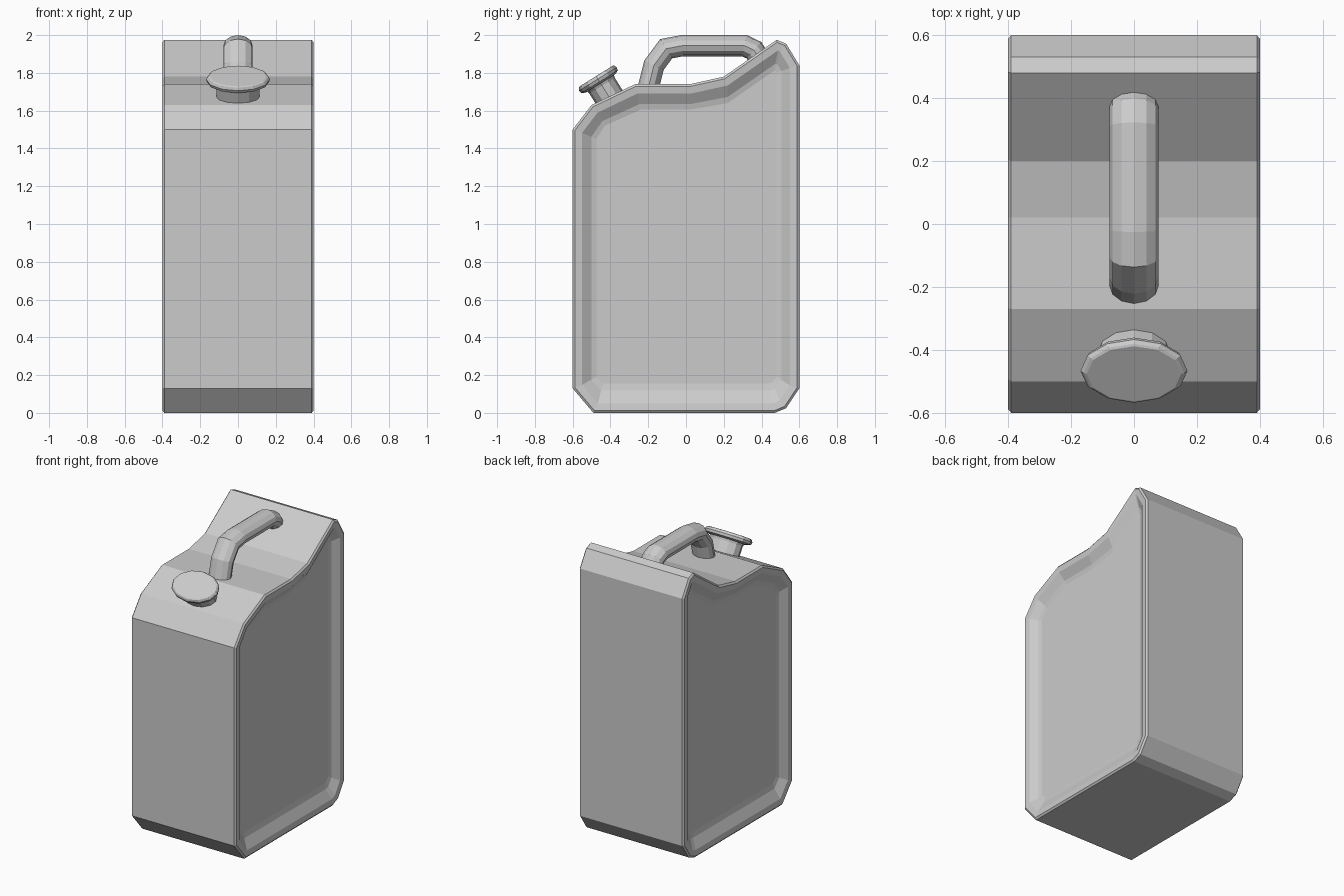
import bpy, bmesh, math
from mathutils import Vector

if "Cube" in bpy.data.objects:
    bpy.data.objects.remove(bpy.data.objects["Cube"])


def loft(name, rings):
    """Skin a list of equal-length closed rings and cap both ends."""
    bm = bmesh.new()
    vs = [[bm.verts.new(p) for p in r] for r in rings]
    n = len(vs[0])
    for a, b in zip(vs, vs[1:]):
        for i in range(n):
            j = (i + 1) % n
            bm.faces.new((a[i], a[j], b[j], b[i]))
    bm.faces.new(vs[0])
    bm.faces.new(vs[-1])
    bmesh.ops.recalc_face_normals(bm, faces=bm.faces)
    me = bpy.data.meshes.new(name)
    bm.to_mesh(me)
    bm.free()
    ob = bpy.data.objects.new(name, me)
    bpy.context.collection.objects.link(ob)
    return ob


def inset(pts, d):
    """Mitred inset of a counter-clockwise outline."""
    out = []
    for i, p in enumerate(pts):
        p = Vector(p)
        a = (p - Vector(pts[i - 1])).normalized()
        b = (Vector(pts[(i + 1) % len(pts)]) - p).normalized()
        na, nb = Vector((-a.y, a.x)), Vector((-b.y, b.x))
        out.append(p + (na + nb) * d / (1 + na.dot(nb)))
    return out


# Can body: side outline (y, z) with bevelled rim and recessed side panels
outline = [(-.49, 0), (.47, 0), (.53, .025), (.6, .13), (.6, 1.84), (.53, 1.955),
           (.48, 1.975), (.2, 1.78), (.02, 1.74), (-.27, 1.74), (-.5, 1.63),
           (-.6, 1.5), (-.6, .13)]
floor = [(-.44, .155), (.43, .155), (.455, .16), (.48, .19), (.48, 1.80), (.475, 1.81),
         (.465, 1.81), (.22, 1.64), (.02, 1.605), (-.24, 1.605), (-.43, 1.52),
         (-.475, 1.45), (-.475, .19)]
floor = [Vector(p) for p in floor]
lip = inset(outline, .05)
mid = [a.lerp(b, .65) for a, b in zip(lip, floor)]
half = [(.39, outline), (.4, inset(outline, .012)), (.395, lip), (.362, mid), (.355, floor)]
sections = [(-x, r) for x, r in reversed(half)] + half
loft("can_body", [[(x, p[0], p[1]) for p in r] for x, r in sections])

# Carry handle: oval section swept along a bent path
path = [Vector((0, y, z)) for y, z in
        [(-.21, 1.68), (-.17, 1.84), (-.105, 1.928), (-.02, 1.944), (.31, 1.944),
         (.36, 1.92), (.41, 1.84)]]
rings = []
for i, p in enumerate(path):
    a = (p - path[max(i - 1, 0)]).normalized()
    b = (path[min(i + 1, len(path) - 1)] - p).normalized()
    t = (a + b).normalized()
    up = Vector((0, -t.z, t.y))
    k = .056 / max(t.dot(a), t.dot(b))
    rings.append([p + Vector((.078 * math.cos(u), 0, 0)) + up * k * math.sin(u)
                  for u in (math.tau * s / 12 for s in range(12))])
loft("carry_handle", rings)


def spout_part(name, profile):
    """Oval lathe around the tilted spout axis; profile is (radius, height)."""
    tilt = math.radians(32)
    axis = Vector((0, -math.sin(tilt), math.cos(tilt)))
    side = Vector((0, math.cos(tilt), math.sin(tilt)))
    top = Vector((0, -.476, 1.783))
    loft(name, [[top + axis * h + Vector((r * math.cos(u), 0, 0)) + side * .69 * r * math.sin(u)
                 for u in (math.tau * s / 12 for s in range(12))] for r, h in profile])


# Spout neck and lid
spout_part("spout_neck", [(.115, -.22), (.115, -.06), (.13, -.02)])
spout_part("spout_lid", [(.135, -.045), (.165, -.035), (.17, -.018), (.16, -.004), (.15, 0)])
